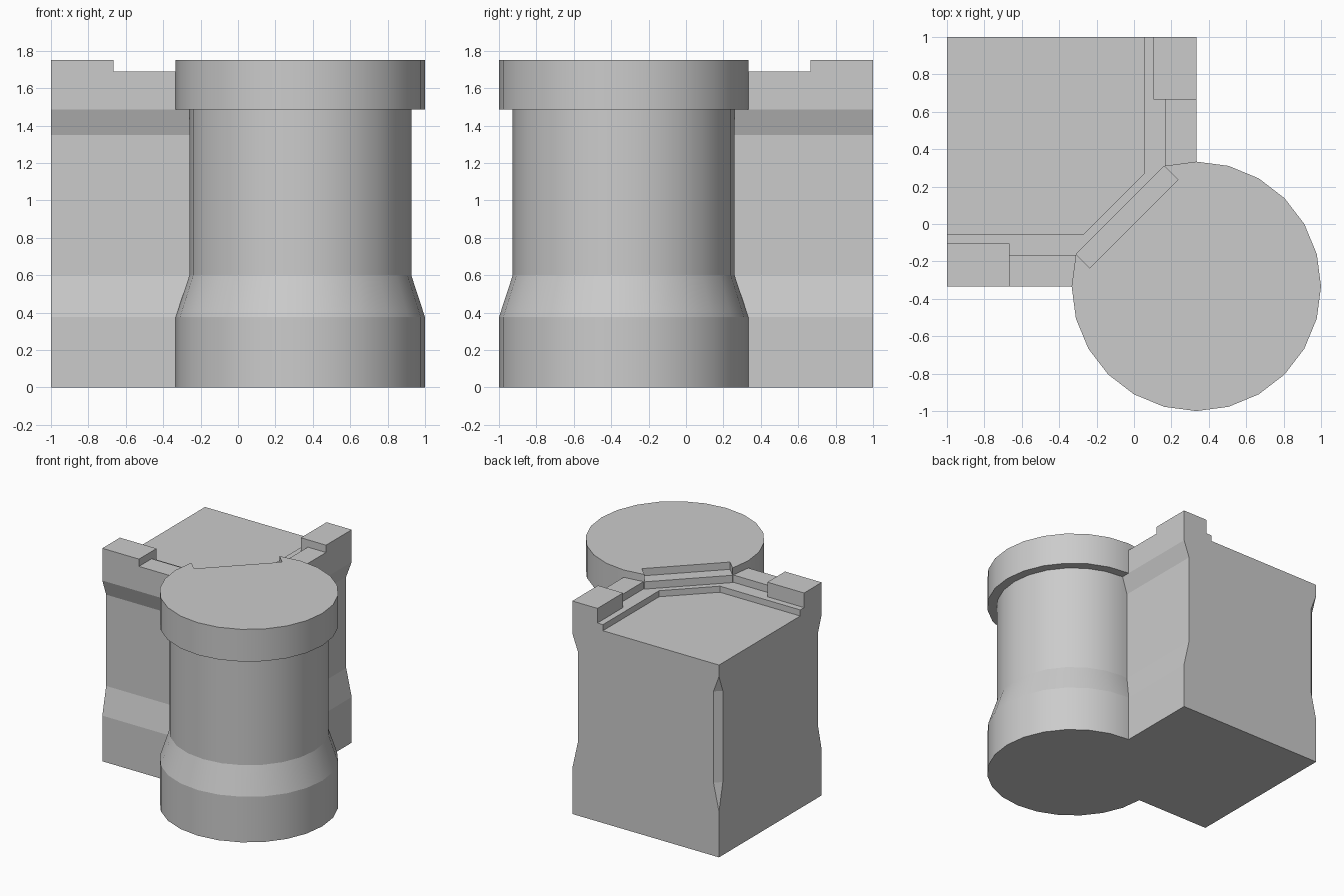
import bpy, bmesh
from math import cos, sin, radians

if "Cube" in bpy.data.objects:
    bpy.data.objects.remove(bpy.data.objects["Cube"])

W = 1 / 3          # outer wall line and tower centre offset
C = 0.05           # wall recess depth
R, NECK = 2 / 3, 0.593


def loft(name, rings, bottom=True):
    """Join equal-length counter-clockwise outlines [(z, points)] and cap them."""
    bm = bmesh.new()
    loops = [[bm.verts.new((x, y, z)) for x, y in pts] for z, pts in rings]
    for a, b in zip(loops, loops[1:]):
        for i in range(len(a)):
            j = (i + 1) % len(a)
            bm.faces.new((a[i], a[j], b[j], b[i]))
    bm.faces.new(loops[-1])
    if bottom:
        bm.faces.new(loops[0][::-1])
    bmesh.ops.remove_doubles(bm, verts=bm.verts, dist=1e-5)
    me = bpy.data.meshes.new(name)
    bm.to_mesh(me)
    bm.free()
    ob = bpy.data.objects.new(name, me)
    bpy.context.collection.objects.link(ob)
    return ob


def smooth(ob):
    bpy.ops.object.select_all(action='DESELECT')
    ob.select_set(True)
    bpy.context.view_layer.objects.active = ob
    bpy.ops.object.shade_smooth_by_angle(angle=radians(17))


def flip(pts):
    """Mirror an outline across the corner diagonal."""
    return [(-y, -x) for x, y in reversed(pts)]


def rect(x0, x1, y0, y1):
    return [(x0, y0), (x1, y0), (x1, y1), (x0, y1)]


def arc(r):
    """24-sided circle with the three corners facing the walkway left out."""
    return [(W + r * cos(radians(a)), -W + r * sin(radians(a)))
            for a in range(165, 466, 15)]


# Wall block: recessed middle band, chamfered back corner
def section(c):
    return [(-1 + c, 1), (-1, 1 - c), (-1, -W + c), (-0.25, -W + c),
            (W - c, 0.25), (W - c, 1)]


loft("wall_block", [(z, section(c)) for z, c in
     ((0, 0), (0.375, 0), (0.6, C), (1.35, C), (1.485, 0), (1.58, 0))])

# Walkway ledge around the sunken floor
ledge = [(-1, -W), (-0.25, -W), (W, 0.25), (W, 1),
         (0.055, 1), (0.055, 0.27), (-0.27, -0.055), (-1, -0.055)]
loft("walkway_ledge", [(1.58, ledge), (1.63, ledge)], bottom=False)

# Low parapets and raised end blocks on both walls
parapet = rect(-R, -0.3, -W, -0.168)
merlon = rect(-1, -R, -W, -0.105)
for side, f in (("left", lambda p: p), ("right", flip)):
    loft("parapet_" + side, [(1.63, f(parapet)), (1.69, f(parapet))], bottom=False)
    loft("merlon_" + side, [(1.63, f(merlon)), (1.75, f(merlon))], bottom=False)

# Round corner tower
smooth(loft("tower", [(z, arc(r)) for z, r in
       ((0, R), (0.375, R), (0.6, NECK), (1.485, NECK), (1.485, R), (1.69, R))]))

# Tower top, set back behind a step on the walkway side
a = arc(R)
d = (a[-1][1] - a[-1][0]) / 2
top = a + [(a[-1][0] + d, a[-1][1] - d), (a[0][0] + d, a[0][1] - d)]
smooth(loft("tower_top", [(1.69, top), (1.75, top)], bottom=False))
